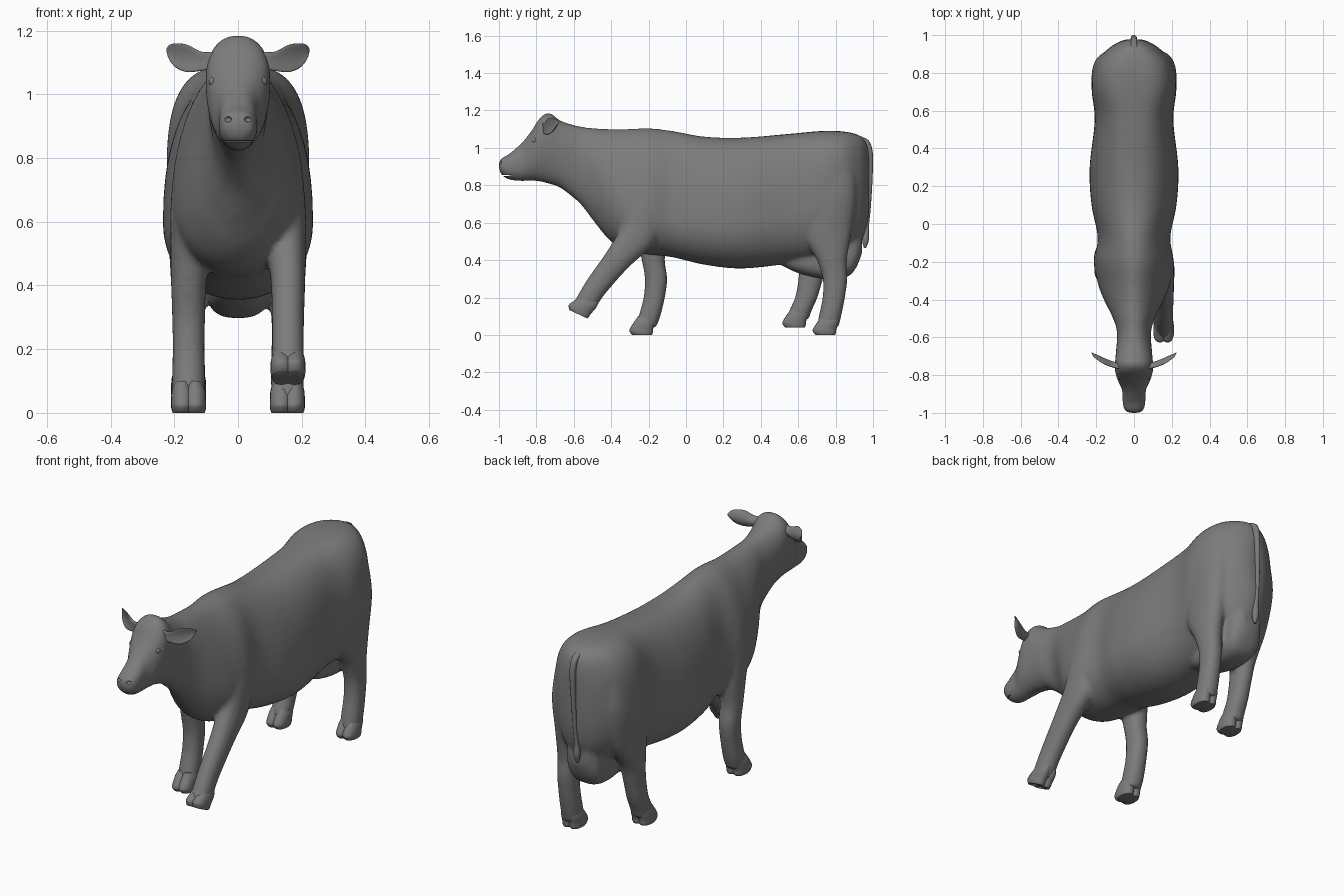
import bpy, bmesh, math
from mathutils import Vector

if "Cube" in bpy.data.objects:
    bpy.data.objects.remove(bpy.data.objects["Cube"])

# Dark grey hide
hide = bpy.data.materials.new("dark_grey")
hide.diffuse_color = (0.2, 0.2, 0.2, 1)
hide.use_nodes = True
hide.node_tree.nodes["Principled BSDF"].inputs["Base Color"].default_value = hide.diffuse_color


def catmull(rows, sub):
    """Smoothly interpolate a list of equal-length tuples."""
    out = []
    for i in range(len(rows) - 1):
        p0, p1 = rows[max(i - 1, 0)], rows[i]
        p2, p3 = rows[i + 1], rows[min(i + 2, len(rows) - 1)]
        for k in range(sub):
            t = k / sub
            out.append([0.5 * (2 * b + (c - a) * t + (2 * a - 5 * b + 4 * c - d) * t * t
                               + (3 * b - a - 3 * c + d) * t ** 3)
                        for a, b, c, d in zip(p0, p1, p2, p3)])
    return out + [list(rows[-1])]


def loft(bm, rows, place, sides=32, sub=5):
    """Skin rings; place(row, cos, sin) gives each ring point."""
    rings = []
    for row in catmull(rows, sub):
        angles = [2 * math.pi * k / sides for k in range(sides)]
        rings.append([bm.verts.new(place(row, math.cos(a), math.sin(a))) for a in angles])
    for r0, r1 in zip(rings, rings[1:]):
        for k in range(sides):
            j = (k + 1) % sides
            bm.faces.new((r0[k], r0[j], r1[j], r1[k]))
    bm.faces.new(rings[0])
    bm.faces.new(rings[-1])


def finish(name, bm):
    bmesh.ops.recalc_face_normals(bm, faces=bm.faces)
    me = bpy.data.meshes.new(name)
    bm.to_mesh(me)
    bm.free()
    me.materials.append(hide)
    ob = bpy.data.objects.new(name, me)
    bpy.context.collection.objects.link(ob)
    return ob


def smooth(ob, angle=50):
    bpy.ops.object.select_all(action='DESELECT')
    ob.select_set(True)
    bpy.context.view_layer.objects.active = ob
    bpy.ops.object.shade_smooth_by_angle(angle=math.radians(angle))


def power(v, n):
    return math.copysign(abs(v) ** (2 / n), v)


# Cross-section standing upright across the body: (y, top, widest, bottom, half width, squareness)
def torso_point(r, c, s, under=2.1):
    y, top, mid, bot, w, n = r
    if s < 0:
        n = under
    h = top - mid if s >= 0 else mid - bot
    return Vector((w * power(c, n), y, mid + h * power(s, n)))


# Cross-section around a limb: (x, y, z, rx, ry, tilt)
def limb_point(r, c, s):
    x, y, z, rx, ry, tilt = r
    a = math.radians(tilt)
    d = ry * power(s, 2.2)
    return Vector((x + rx * power(c, 2.2), y + d * math.cos(a), z + d * math.sin(a)))


bm = bmesh.new()

# Head, neck and trunk
loft(bm, [
    (-1.0, .925, .905, .885, .03, 2.2), (-.985, .945, .90, .855, .05, 2.4),
    (-.945, .968, .895, .83, .06, 2.5), (-.88, 1.025, .91, .823, .063, 2.6),
    (-.83, 1.085, .96, .825, .085, 2.6), (-.78, 1.16, 1.03, .82, .10, 2.4),
    (-.73, 1.187, 1.05, .807, .10, 2.2), (-.67, 1.145, 1.0, .785, .095, 2.2),
    (-.57, 1.115, .95, .705, .09, 2.0), (-.49, 1.105, .88, .604, .115, 2.0),
    (-.41, 1.10, .76, .508, .155, 1.9), (-.32, 1.10, .68, .45, .19, 1.8),
    (-.20, 1.105, .65, .43, .21, 1.9), (-.07, 1.09, .62, .415, .192, 2.1),
    (.10, 1.06, .60, .375, .225, 2.2), (.30, 1.055, .60, .355, .235, 2.3),
    (.55, 1.075, .65, .38, .208, 2.6), (.72, 1.09, .72, .40, .225, 3.0),
    (.84, 1.088, .75, .43, .205, 3.1), (.92, 1.07, .78, .48, .145, 2.7),
    (.96, 1.035, .80, .56, .088, 2.3), (.978, .98, .80, .65, .04, 2.0)],
    torso_point, sides=48)

# Udder
loft(bm, [
    (.48, .50, .43, .39, .05, 2), (.60, .50, .41, .33, .09, 2), (.75, .55, .40, .298, .10, 2),
    (.86, .62, .42, .31, .10, 2), (.91, .70, .46, .36, .085, 2), (.942, .70, .52, .44, .05, 2)],
    lambda r, c, s: torso_point(r, c, s, 2.7))

# Legs, flowing up into shoulders and thighs
front_right_leg = [
    (.115, -.21, .82, .07, .10, 0), (.13, -.22, .68, .08, .11, -10), (.15, -.255, .54, .064, .10, -25),
    (.157, -.36, .41, .054, .073, -38), (.157, -.475, .265, .05, .062, -38),
    (.157, -.53, .18, .05, .058, -32), (.157, -.555, .145, .048, .055, -25)]
front_left_leg = [
    (-.115, -.21, .82, .07, .10, 0), (-.13, -.21, .68, .08, .11, 0), (-.15, -.185, .54, .062, .085, 0),
    (-.155, -.175, .40, .055, .062, 0), (-.155, -.16, .30, .052, .06, 0),
    (-.155, -.17, .20, .05, .057, 0), (-.155, -.195, .10, .052, .058, 0),
    (-.155, -.215, .04, .048, .055, 0)]
hind_right_leg = [
    (.12, .77, .95, .08, .13, 0), (.135, .775, .75, .09, .14, 0), (.15, .755, .55, .068, .13, 0),
    (.155, .78, .40, .055, .08, 0), (.155, .797, .30, .05, .066, 0), (.155, .79, .20, .05, .06, 0),
    (.155, .77, .10, .052, .06, 0), (.155, .757, .04, .048, .058, 0)]
hind_left_leg = [
    (-.12, .77, .95, .08, .13, 0), (-.135, .77, .75, .09, .14, 0), (-.15, .725, .55, .068, .13, 0),
    (-.155, .685, .40, .055, .08, 0), (-.155, .667, .30, .05, .066, 0),
    (-.155, .643, .20, .05, .06, 0), (-.155, .612, .13, .052, .06, 0),
    (-.155, .597, .08, .048, .058, 0)]
for leg in (front_right_leg, front_left_leg, hind_right_leg, hind_left_leg):
    loft(bm, leg, limb_point)

# Fuse everything into one skin
body = finish("cow_body", bm)
bpy.context.view_layer.objects.active = body
fuse = body.modifiers.new("fuse", 'REMESH')
fuse.mode = 'VOXEL'
fuse.voxel_size = 0.011
relax = body.modifiers.new("relax", 'SMOOTH')
relax.factor = 0.5
relax.iterations = 6

# Nostrils and mouth line carved from the muzzle
bm = bmesh.new()
carves = [((s * .032, -.995, .922), (.012, .014, .009)) for s in (-1, 1)]
carves.append(((0, -.955, .853), (.065, .035, .003)))
for centre, size in carves:
    new = bmesh.ops.create_uvsphere(bm, u_segments=20, v_segments=12, radius=1)['verts']
    bmesh.ops.scale(bm, vec=size, verts=new)
    bmesh.ops.translate(bm, vec=centre, verts=new)
cutter = finish("muzzle_cutter", bm)
cutter.hide_render = True
carve = body.modifiers.new("carve", 'BOOLEAN')
carve.operation = 'DIFFERENCE'
carve.object = cutter
for m in list(body.modifiers):
    bpy.ops.object.modifier_apply(modifier=m.name)
bpy.data.objects.remove(cutter)
body.data.materials.clear()
body.data.materials.append(hide)
smooth(body)

# Hooves: two overlapping claws with a shallow cleft, placed by sole centre and tilt
claw = [(0, 0, .03, .052), (-.003, .012, .034, .06), (-.004, .03, .035, .063),
        (.014, .07, .033, .056), (.025, .10, .022, .046)]
for name, x, y, z, tilt in (("front_right", .157, -.575, .11, -25), ("front_left", -.155, -.235, 0, 0),
                            ("hind_right", .155, .745, 0, 0), ("hind_left", -.155, .583, .04, 0)):
    bm = bmesh.new()
    ca, sa = math.cos(math.radians(tilt)), math.sin(math.radians(tilt))
    for side in (-1, 1):
        loft(bm, [(x + side * .02, y + dy * ca - dz * sa, z + dy * sa + dz * ca, rx, ry, tilt)
                  for dy, dz, rx, ry in claw], limb_point, sides=20, sub=4)
    smooth(finish(name + "_hoof", bm))

# Tail with a tuft
bm = bmesh.new()
loft(bm, [
    (0, .92, 1.06, .016, .02, 0), (0, .96, 1.035, .017, .02, 0), (0, .981, .97, .016, .018, 0),
    (-.004, .983, .85, .013, .015, 0), (-.008, .975, .68, .011, .013, 0),
    (-.01, .965, .58, .012, .013, 0), (-.01, .96, .51, .018, .018, 0),
    (-.01, .957, .465, .006, .006, 0)], limb_point, sides=16)
smooth(finish("tail", bm))

# Cupped ears and half-sunk eyes
ear = [(.075, -.752, 1.108, .022, .026), (.115, -.742, 1.104, .022, .03), (.16, -.722, 1.113, .019, .043),
       (.195, -.702, 1.122, .014, .038), (.216, -.69, 1.132, .009, .023), (.224, -.682, 1.138, .004, .006)]
for label, side in (("left", -1), ("right", 1)):
    bm = bmesh.new()
    loft(bm, ear, lambda r, c, s: Vector((side * r[0], r[1] - .4 * r[4] * c * c + .7 * r[3] * s,
                                          r[2] + r[4] * c)), sides=24)
    smooth(finish(label + "_ear", bm), 70)

    bm = bmesh.new()
    bmesh.ops.create_uvsphere(bm, u_segments=20, v_segments=12, radius=.016)
    eye = finish(label + "_eye", bm)
    eye.location = (side * .076, -.808, 1.04)
    smooth(eye)
